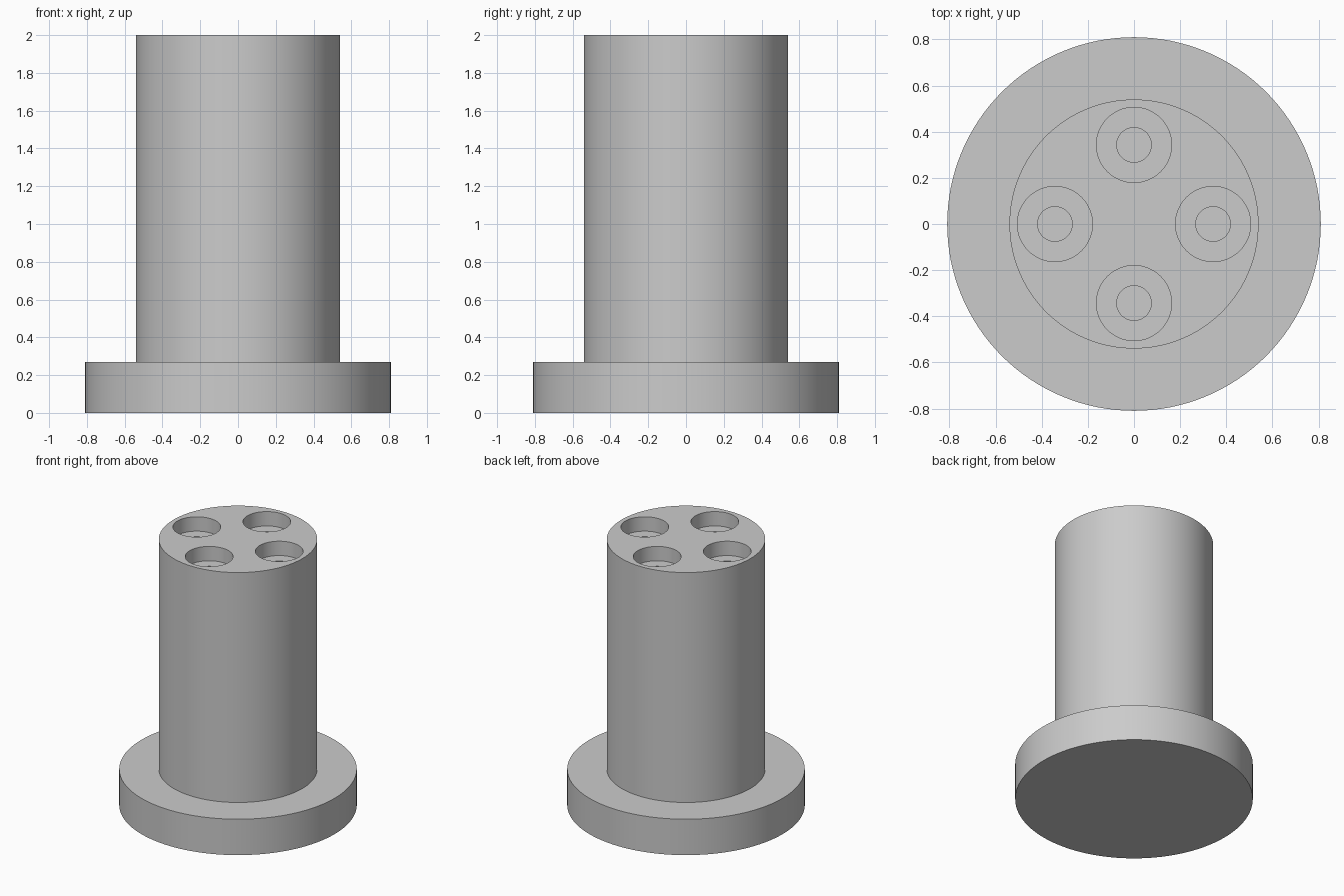
import bpy
import bmesh
import math

default = bpy.data.objects.get("Cube")
if default:
    bpy.data.objects.remove(default, do_unlink=True)

grey = bpy.data.materials.new("plain grey")
grey.use_nodes = True
colour = (0.6, 0.6, 0.6, 1)
grey.diffuse_color = colour
grey.node_tree.nodes["Principled BSDF"].inputs["Base Color"].default_value = colour


def turned(name, profile, segments, centre=(0, 0)):
    """Closed solid of revolution from (radius, height) points, bottom to top."""
    bm = bmesh.new()
    rings = []
    for radius, z in profile:
        ring = []
        for i in range(segments):
            a = 2 * math.pi * i / segments
            ring.append(bm.verts.new((centre[0] + radius * math.cos(a),
                                      centre[1] + radius * math.sin(a), z)))
        rings.append(ring)
    for low, high in zip(rings, rings[1:]):
        for i in range(segments):
            j = (i + 1) % segments
            bm.faces.new((low[i], low[j], high[j], high[i]))
    bm.faces.new(rings[0][::-1])
    bm.faces.new(rings[-1])
    mesh = bpy.data.meshes.new(name)
    bm.to_mesh(mesh)
    bm.free()
    mesh.materials.append(grey)
    obj = bpy.data.objects.new(name, mesh)
    bpy.context.collection.objects.link(obj)
    return obj


HEIGHT, FLANGE_TOP = 2.0, 0.27
POST_R, FLANGE_R = 0.54, 0.81
HOLE_OFFSET, BORE_R, SCREW_R, BORE_DEPTH = 0.343, 0.163, 0.075, 0.108

# Post rising from a wide round flange
body = turned("flanged_post", [(FLANGE_R, 0), (FLANGE_R, FLANGE_TOP),
                               (POST_R, FLANGE_TOP), (POST_R, HEIGHT)], 128)
bpy.context.view_layer.objects.active = body
body.select_set(True)

# Four counterbored screw holes in the top
floor = HEIGHT - BORE_DEPTH
for k in range(4):
    a = k * math.pi / 2
    cutter = turned("hole_cutter", [(SCREW_R, FLANGE_TOP), (SCREW_R, floor),
                                    (BORE_R, floor), (BORE_R, HEIGHT + 0.1)], 64,
                    (HOLE_OFFSET * math.cos(a), HOLE_OFFSET * math.sin(a)))
    cutter.hide_render = True
    cut = body.modifiers.new("screw_hole", 'BOOLEAN')
    cut.operation = 'DIFFERENCE'
    cut.solver = 'EXACT'
    cut.object = cutter
    bpy.ops.object.modifier_apply(modifier=cut.name)
    bpy.data.objects.remove(cutter, do_unlink=True)

bpy.ops.object.shade_smooth_by_angle(angle=math.radians(30))
